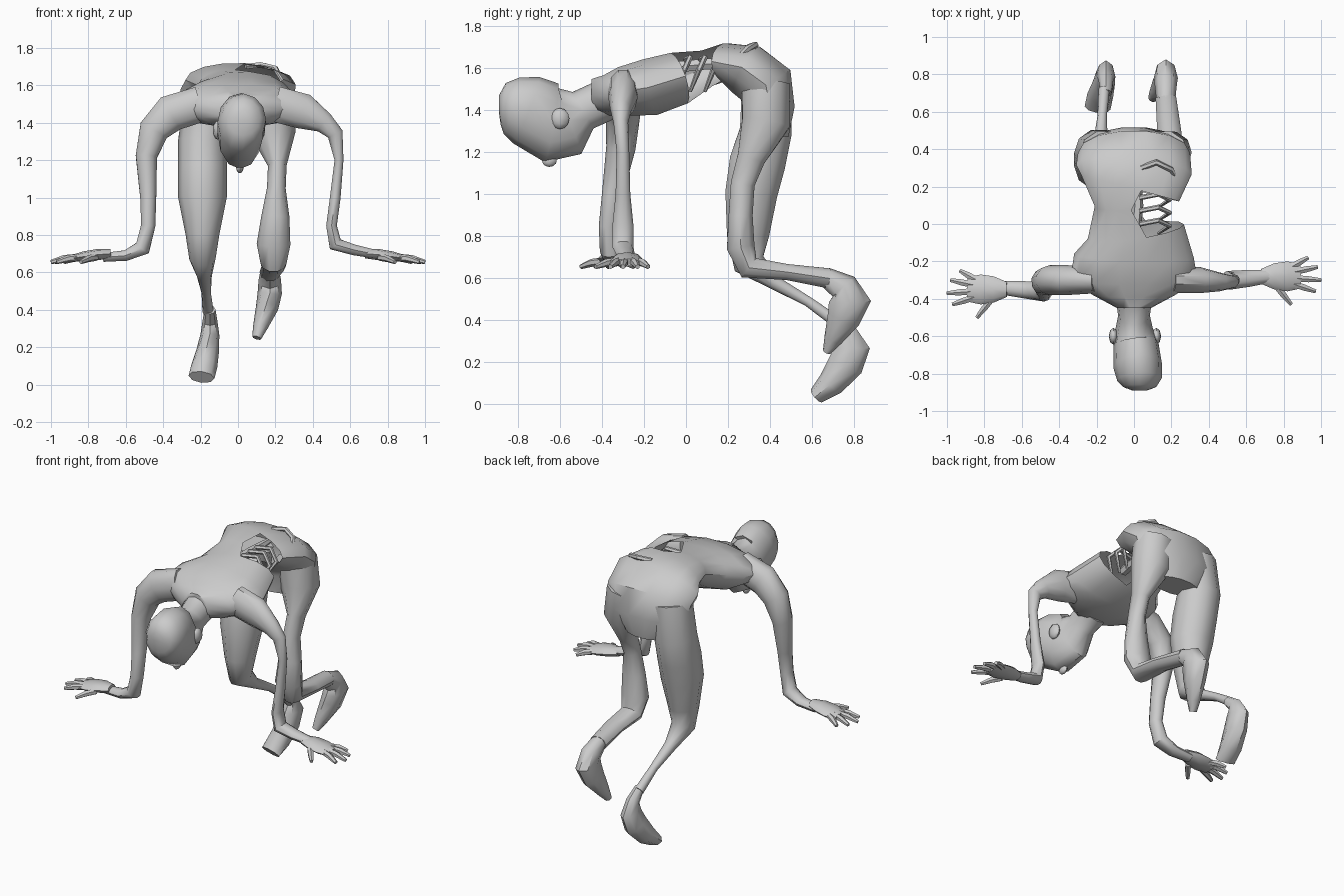
import bpy, bmesh, math
from mathutils import Vector

cube = bpy.data.objects.get("Cube")
if cube:
    bpy.data.objects.remove(cube, do_unlink=True)

X, Y = Vector((1, 0, 0)), Vector((0, 1, 0))

skin = bpy.data.materials.new("plain_grey")
skin.use_nodes = True
tone = (0.6, 0.6, 0.6, 1)
skin.diffuse_color = tone
skin.node_tree.nodes["Principled BSDF"].inputs["Base Color"].default_value = tone


def finish(name, bm, angle=45):
    """Turn a bmesh into a shaded, coloured object."""
    bmesh.ops.recalc_face_normals(bm, faces=bm.faces)
    mesh = bpy.data.meshes.new(name)
    bm.to_mesh(mesh)
    bm.free()
    mesh.materials.append(skin)
    obj = bpy.data.objects.new(name, mesh)
    bpy.context.collection.objects.link(obj)
    bpy.ops.object.select_all(action="DESELECT")
    obj.select_set(True)
    bpy.context.view_layer.objects.active = obj
    bpy.ops.object.shade_smooth_by_angle(angle=math.radians(angle))
    return obj


def loft(name, side, sections, sides=10, gash=None):
    """Skin oval rings along a path; each section is x, y, z, half width, half depth."""
    bm = bmesh.new()
    points = [Vector(s[:3]) for s in sections]
    rings = []
    last = len(points) - 1
    for i, s in enumerate(sections):
        before = (points[i] - points[max(i - 1, 0)]).normalized()
        after = (points[min(i + 1, last)] - points[i]).normalized()
        along = (before + after).normalized()
        across = (side - along * side.dot(along)).normalized()
        up = along.cross(across)
        ring = []
        for k in range(sides):
            t = math.tau * k / sides
            ring.append(bm.verts.new(points[i] + across * s[3] * math.cos(t) + up * s[4] * math.sin(t)))
        rings.append(ring)
    for a, b in zip(rings, rings[1:]):
        for k in range(sides):
            n = (k + 1) % sides
            bm.faces.new((a[k], a[n], b[n], b[k]))
    bm.faces.new(rings[0])
    bm.faces.new(rings[-1])
    bmesh.ops.recalc_face_normals(bm, faces=bm.faces)
    if gash:
        torn = [f for f in bm.faces if gash(f.calc_center_median())]
        bmesh.ops.delete(bm, geom=torn, context="FACES")
    return finish(name, bm)


def rod(name, path, radius, side=Y):
    """Thin tube of even thickness, tapered at its tip."""
    sections = [(*p, radius, radius) for p in path[:-1]]
    sections.append((*path[-1], radius * 0.6, radius * 0.6))
    return loft(name, side, sections, 6)


def blob(name, place, size):
    bm = bmesh.new()
    bmesh.ops.create_uvsphere(bm, u_segments=8, v_segments=6, radius=1)
    for v in bm.verts:
        v.co = Vector(place) + Vector(c * s for c, s in zip(v.co, size))
    return finish(name, bm)


# Torso and pelvis, torn open on the left flank
loft("torso", X, [
    (0, -.45, 1.47, .09, .08), (0, -.38, 1.47, .22, .1), (0, -.3, 1.49, .34, .12),
    (0, -.17, 1.51, .32, .14), (.01, -.04, 1.55, .26, .13), (-.05, .1, 1.6, .16, .09),
    (-.02, .19, 1.63, .27, .09), (0, .29, 1.59, .31, .13), (0, .38, 1.52, .3, .14),
    (0, .4, 1.41, .28, .12), (0, .39, 1.28, .16, .1),
], 14, lambda c: c.x > .04 and -.03 < c.y < .16)

# Exposed bones in the gash
rod("spine", [(0, -.1, 1.6), (.02, .1, 1.62), (.02, .3, 1.62)], .03, X)
for i in range(3):
    y = .07 * i
    rod(f"rib_{i + 1}", [(.03, y, 1.64), (.13, y + .02, 1.65), (.19, y - .01, 1.59), (.13, y - .05, 1.49)], .014)
rod("hip_bone", [(.04, .3, 1.7), (.12, .33, 1.71), (.2, .29, 1.69), (.25, .2, 1.6)], .016)

# Hanging head, crown forward and face down
loft("head", X, [
    (0, -.38, 1.45, .1, .1), (0, -.49, 1.4, .085, .1), (0, -.56, 1.35, .1, .17),
    (.01, -.64, 1.34, .12, .19), (.02, -.76, 1.4, .13, .17),
    (.03, -.83, 1.42, .12, .14), (.03, -.87, 1.43, .09, .1), (.03, -.89, 1.43, .04, .04),
], 12)
blob("nose", (.01, -.65, 1.16), (.02, .035, .03))
for name, x in (("left_ear", .12), ("right_ear", -.11)):
    blob(name, (x, -.6, 1.36), (.025, .045, .05))

# Arms, the left one wasted thin
loft("right_arm", Y, [
    (-.2, -.3, 1.5, .07, .1), (-.36, -.3, 1.45, .08, .105), (-.45, -.3, 1.36, .08, .085),
    (-.49, -.31, 1.22, .07, .06), (-.48, -.35, 1, .05, .045), (-.48, -.37, .85, .045, .04),
    (-.51, -.36, .73, .05, .045), (-.6, -.35, .69, .045, .03), (-.72, -.34, .68, .035, .025),
])
loft("left_arm", Y, [
    (.2, -.3, 1.5, .07, .1), (.35, -.3, 1.46, .07, .1), (.46, -.31, 1.4, .05, .06),
    (.52, -.31, 1.34, .035, .045),
    (.54, -.3, 1.2, .03, .025), (.52, -.3, 1, .035, .03), (.5, -.3, .85, .05, .03),
    (.52, -.3, .75, .05, .04), (.62, -.29, .72, .045, .03), (.72, -.28, .7, .035, .025),
])

# Hands: flat palm, four fingers and a thumb
fingers = {
    "little": (.84, .05, .93, .1), "ring": (.86, .025, .98, .05), "middle": (.86, -.01, 1, -.02),
    "index": (.85, -.04, .97, -.08), "thumb": (.76, -.05, .84, -.15),
}
for label, s, y in (("left", 1, -.28), ("right", -1, -.35)):
    loft(label + "_palm", Y, [
        (s * .68, y, .7, .04, .025), (s * .75, y, .695, .07, .03),
        (s * .82, y, .685, .08, .028), (s * .89, y, .675, .065, .018),
    ], 8)
    for finger, (x, dy, tip, tip_y) in fingers.items():
        a, b = Vector((s * x, y + dy, .68)), Vector((s * tip, y + tip_y, .655))
        rod(f"{label}_{finger}", [a, a.lerp(b, .5) + Vector((0, 0, .006)), b], .019, Vector((0, 0, 1)))

# Legs: full right thigh with a stripped shin, gnawed left thigh
loft("right_leg", X, [
    (-.16, .38, 1.52, .13, .12), (-.19, .38, 1.3, .13, .13), (-.19, .34, 1.15, .13, .14),
    (-.19, .31, 1, .13, .13), (-.19, .295, .8, .09, .105), (-.19, .3, .67, .07, .08),
    (-.18, .42, .58, .04, .035), (-.17, .58, .49, .025, .025), (-.16, .72, .39, .03, .03),
])
loft("left_leg", X, [
    (.16, .38, 1.52, .13, .12), (.19, .38, 1.34, .12, .12), (.21, .31, 1.17, .05, .07),
    (.205, .27, 1.05, .05, .06), (.2, .26, .9, .075, .06), (.19, .26, .75, .09, .07),
    (.19, .3, .65, .07, .06), (.19, .48, .63, .065, .04), (.17, .68, .6, .055, .05),
])

# Trailing feet, toes pointing down
loft("right_foot", X, [
    (-.15, .7, .4, .03, .03), (-.15, .77, .34, .04, .045), (-.15, .79, .27, .05, .085),
    (-.16, .76, .19, .06, .085), (-.18, .69, .1, .07, .065), (-.195, .62, .04, .07, .04),
], 8)
loft("left_foot", X, [
    (.17, .66, .61, .05, .045), (.17, .75, .56, .06, .07), (.17, .78, .49, .065, .1),
    (.155, .75, .41, .06, .08), (.12, .7, .31, .04, .045), (.1, .67, .25, .025, .02),
], 8)
